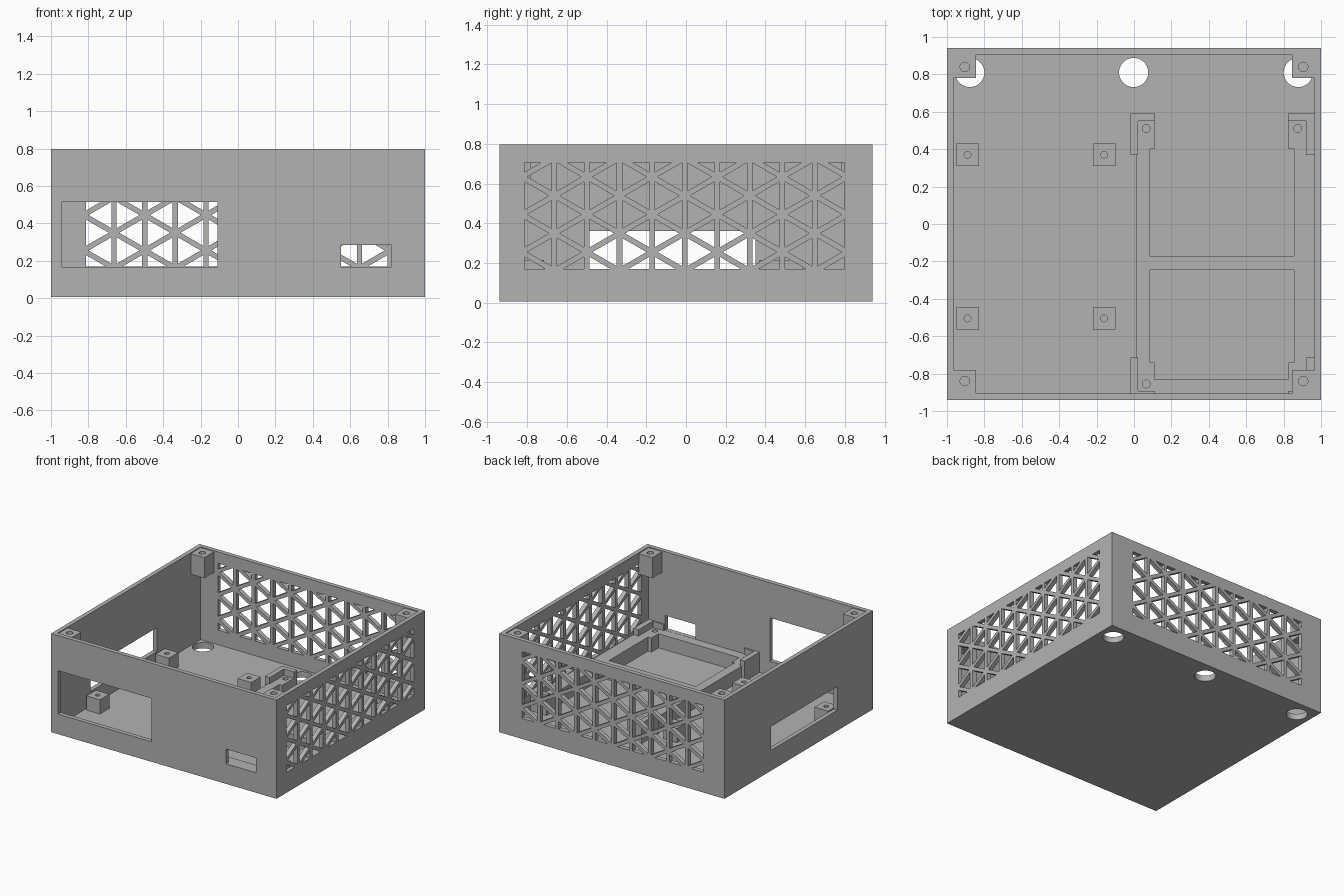
import bpy, bmesh, math
from mathutils import Vector

if "Cube" in bpy.data.objects:
    bpy.data.objects.remove(bpy.data.objects["Cube"])

X, Y, Z0, Z1, T = 1.0, 0.94, 0.006, 0.797, 0.035   # case extents, wall thickness
FLOOR = 0.053                                       # top of the floor

grey = bpy.data.materials.new("plain_grey")
grey.diffuse_color = (0.45, 0.45, 0.45, 1)
grey.use_nodes = True
grey.node_tree.nodes["Principled BSDF"].inputs["Base Color"].default_value = grey.diffuse_color


def finish(name, bm):
    bmesh.ops.recalc_face_normals(bm, faces=bm.faces)
    me = bpy.data.meshes.new(name)
    bm.to_mesh(me)
    bm.free()
    me.materials.append(grey)
    ob = bpy.data.objects.new(name, me)
    bpy.context.collection.objects.link(ob)
    return ob


def prism(bm, pts, offset):
    """Extrude a planar outline by an offset vector."""
    a = [bm.verts.new(p) for p in pts]
    b = [bm.verts.new(Vector(p) + Vector(offset)) for p in pts]
    bm.faces.new(a)
    bm.faces.new(b[::-1])
    for i in range(len(a)):
        j = (i + 1) % len(a)
        bm.faces.new((a[i], b[i], b[j], a[j]))


def box(bm, x0, x1, y0, y1, z0, z1):
    prism(bm, [(x0, y0, z0), (x1, y0, z0), (x1, y1, z0), (x0, y1, z0)], (0, 0, z1 - z0))


def cylinder(bm, x, y, r, z0, z1, n=32):
    ring = [(x + r * math.cos(2 * math.pi * i / n), y + r * math.sin(2 * math.pi * i / n), z0)
            for i in range(n)]
    prism(bm, ring, (0, 0, z1 - z0))


def cut(ob, bm):
    """Subtract a cutter mesh from an object, then remove the cutter."""
    cutter = finish("cutter", bm)
    cutter.hide_render = True
    mod = ob.modifiers.new("cut", 'BOOLEAN')
    mod.operation, mod.solver, mod.object = 'DIFFERENCE', 'EXACT', cutter
    bpy.context.view_layer.objects.active = ob
    bpy.ops.object.modifier_apply(modifier=mod.name)
    bpy.data.objects.remove(cutter)


def clip(poly, limit, sign):
    """Keep the part of a (u, z) polygon where sign * (z - limit) <= 0."""
    out = []
    for p, q in zip(poly, poly[1:] + poly[:1]):
        dp, dq = sign * (p[1] - limit), sign * (q[1] - limit)
        if dp <= 0:
            out.append(p)
        if dp * dq < 0:
            t = dp / (dp - dq)
            out.append((p[0] + t * (q[0] - p[0]), limit))
    return out


def lattice_holes():
    """Triangular vent openings between vertical and diagonal bars."""
    pitch, half = 0.164, 0.0140
    side = pitch * 2 / math.sqrt(3)
    holes = []
    for col in range(10):
        left = -0.827 + pitch * col
        for row in range(-1, 9):
            zc = 0.255 + side / 2 * (row - 1)
            # edge on the left or right side, alternating like a chessboard
            flip = (row + col) % 2 == 0
            h = pitch - 3 * half
            s = h / math.sqrt(3)
            if flip:
                e = left + half
                tri = [(e, zc - s), (e + h, zc), (e, zc + s)]
            else:
                e = left + pitch - half
                tri = [(e, zc + s), (e - h, zc), (e, zc - s)]
            tri = clip(clip(tri, 0.705, 1), 0.17, -1)
            if len(tri) > 2 and max(p[1] for p in tri) - min(p[1] for p in tri) > 0.01:
                holes.append(tri)
    return holes


# Open case with solid floor
bm = bmesh.new()
box(bm, -X, X, -Y, Y, Z0, Z1)
case = finish("case", bm)
bm = bmesh.new()
box(bm, -X + T, X - T, -Y + T, Y - T, FLOOR, 1)
cut(case, bm)

# Windows in the front and left walls, round holes in the floor
bm = bmesh.new()
box(bm, -0.94, -0.11, -1.1, -0.85, 0.167, 0.515)
box(bm, 0.55, 0.82, -1.1, -0.85, 0.167, 0.285)
box(bm, -1.1, -0.9, -0.49, 0.35, 0.17, 0.36)
for x in (-0.878, -0.002, 0.878):
    cylinder(bm, x, 0.81, 0.078, -0.1, 0.12, 40)
cut(case, bm)

# Triangular vents in the right and back walls
holes = lattice_holes()
bm = bmesh.new()
for tri in holes:
    prism(bm, [(0.93, u, z) for u, z in tri], (0.2, 0, 0))
cut(case, bm)
bm = bmesh.new()
for tri in holes:
    prism(bm, [(u, 0.88, z) for u, z in tri], (0, 0.2, 0))
cut(case, bm)

# Lid screw posts in the four top corners
for sx, nx in ((-1, "left"), (1, "right")):
    for sy, ny in ((-1, "front"), (1, "back")):
        bm = bmesh.new()
        xs = sorted((sx * 0.845, sx * 0.97))
        ys = sorted((sy * 0.78, sy * 0.91))
        box(bm, *xs, *ys, 0.625, 0.79)
        post = finish(f"lid_post_{ny}_{nx}", bm)
        bm = bmesh.new()
        cylinder(bm, sx * 0.905, sy * 0.84, 0.025, 0.68, 0.9, 24)
        cut(post, bm)

# Board standoffs on the floor
for i, x in enumerate((-0.89, -0.16)):
    for j, y in enumerate((-0.505, 0.37)):
        bm = bmesh.new()
        box(bm, x - 0.06, x + 0.06, y - 0.06, y + 0.06, FLOOR - 0.01, 0.167)
        standoff = finish(f"board_standoff_{i}_{j}", bm)
        bm = bmesh.new()
        cylinder(bm, x, y, 0.018, 0.09, 0.3, 20)
        cut(standoff, bm)

# Drive tray: frame with a closed front bay and a bay open to the back
bm = bmesh.new()
box(bm, 0.01, 0.97, -0.91, 0.55, FLOOR - 0.01, 0.166)
tray = finish("drive_tray", bm)
bm = bmesh.new()
front = [(0.11, -0.83), (0.825, -0.83), (0.825, -0.74), (0.855, -0.74),
         (0.855, -0.245), (0.085, -0.245), (0.085, -0.74), (0.11, -0.74)]
back = [(0.085, -0.17), (0.855, -0.17), (0.855, 0.40), (0.825, 0.40),
        (0.825, 0.7), (0.11, 0.7), (0.11, 0.40), (0.085, 0.40)]
for outline in (front, back):
    prism(bm, [(x, y, 0.0) for x, y in outline], (0, 0, 0.4))
for x in (0.065, 0.875):
    for y in (-0.855, 0.51):
        cylinder(bm, x, y, 0.021, 0.09, 0.4, 20)
cut(tray, bm)

# L-shaped guides holding the corners of the drive
guides = {
    "back_left": [(-0.02, 0.37), (0.022, 0.37), (0.022, 0.55), (0.112, 0.55), (0.112, 0.59), (-0.02, 0.59)],
    "back_right": [(0.97, 0.37), (0.97, 0.59), (0.823, 0.59), (0.823, 0.55), (0.92, 0.55), (0.92, 0.37)],
    "front_left": [(-0.02, -0.91), (0.112, -0.91), (0.112, -0.893), (0.022, -0.893), (0.022, -0.715), (-0.02, -0.715)],
    "front_right": [(0.97, -0.91), (0.97, -0.715), (0.92, -0.715), (0.92, -0.893), (0.823, -0.893), (0.823, -0.91)],
}
for name, outline in guides.items():
    bm = bmesh.new()
    prism(bm, [(x, y, FLOOR - 0.01) for x, y in outline], (0, 0, 0.216 - FLOOR + 0.01))
    finish(f"drive_guide_{name}", bm)
